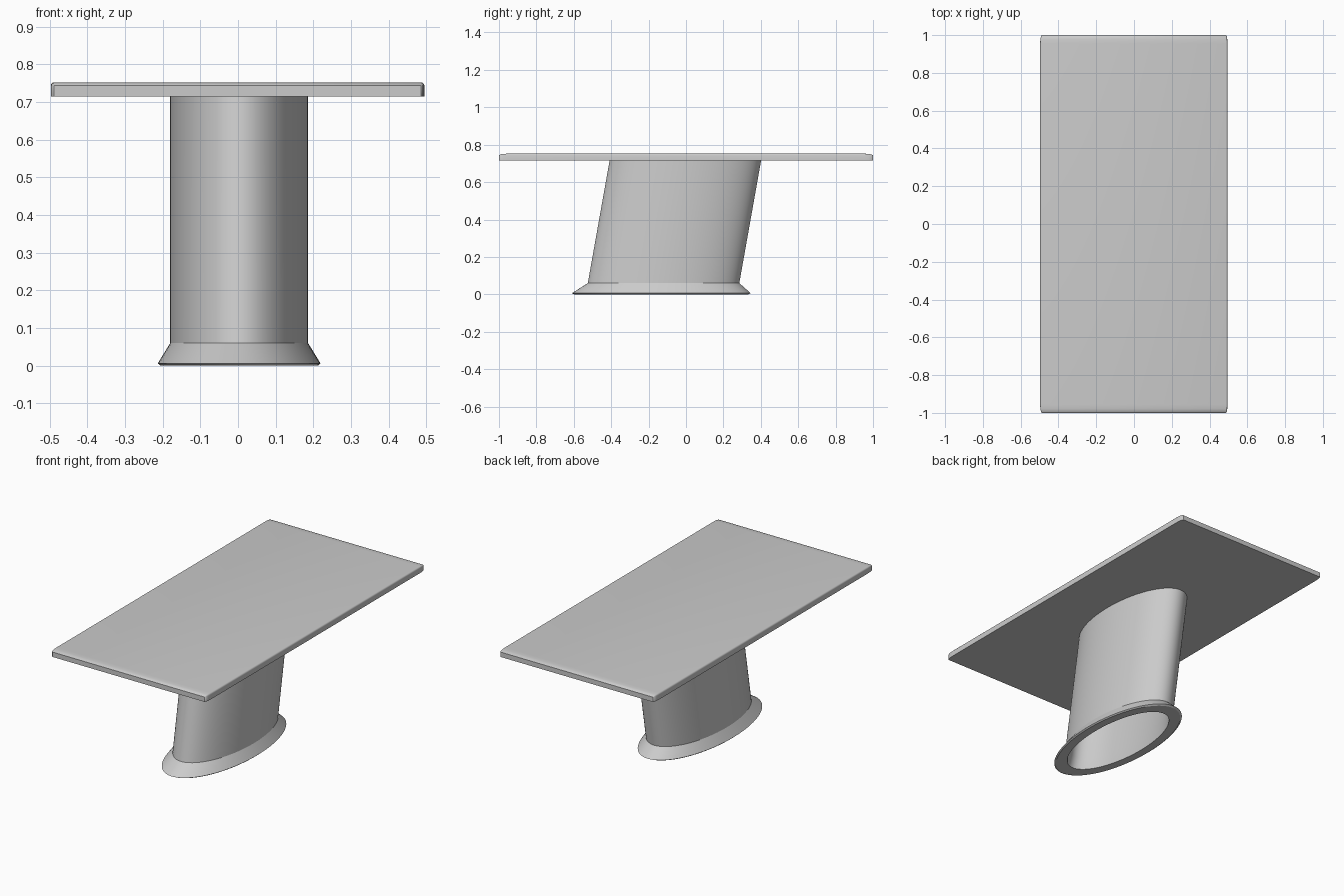
import bpy, bmesh, math

if "Cube" in bpy.data.objects:
    bpy.data.objects.remove(bpy.data.objects["Cube"])


def finish(name, bm, angle):
    bmesh.ops.recalc_face_normals(bm, faces=bm.faces)
    mesh = bpy.data.meshes.new(name)
    bm.to_mesh(mesh)
    bm.free()
    ob = bpy.data.objects.new(name, mesh)
    bpy.context.collection.objects.link(ob)
    bpy.ops.object.select_all(action='DESELECT')
    ob.select_set(True)
    bpy.context.view_layer.objects.active = ob
    bpy.ops.object.shade_smooth_by_angle(angle=math.radians(angle))
    return ob


# Table top: slab with rounded top and corner edges, stretched lengthwise
STRETCH = 5
X0, X1, Z0, Z1 = -0.497, 0.495, 0.715, 0.752
bm = bmesh.new()
bmesh.ops.create_cube(bm, size=1)
for v in bm.verts:
    v.co.x = X0 if v.co.x < 0 else X1
    v.co.y *= 2 / STRETCH
    v.co.z = Z0 if v.co.z < 0 else Z1
edges = [e for e in bm.edges if any(v.co.z > Z0 + 0.01 for v in e.verts)]
bmesh.ops.bevel(bm, geom=edges, offset=0.009, segments=3, profile=0.5, affect='EDGES')
for v in bm.verts:
    v.co.y *= STRETCH
finish("table_top", bm, 50)

# Slanted hollow oval pedestal with flared foot: (x radius, y radius, y centre, z)
sections = [
    (0.183, 0.405, -0.003, 0.718),
    (0.183, 0.405, -0.120, 0.060),
    (0.216, 0.478, -0.132, 0.006),
    (0.209, 0.466, -0.132, 0.000),
    (0.162, 0.387, -0.132, 0.000),
    (0.156, 0.378, -0.120, 0.060),
    (0.156, 0.378, -0.003, 0.718),
]
SIDES = 96
bm = bmesh.new()
rings = []
for rx, ry, cy, z in sections:
    rings.append([bm.verts.new((0.003 + rx * math.cos(2 * math.pi * i / SIDES),
                                cy + ry * math.sin(2 * math.pi * i / SIDES), z))
                  for i in range(SIDES)])
for a, b in zip(rings, rings[1:] + rings[:1]):
    for i in range(SIDES):
        j = (i + 1) % SIDES
        bm.faces.new((a[i], a[j], b[j], b[i]))
finish("pedestal", bm, 25)
